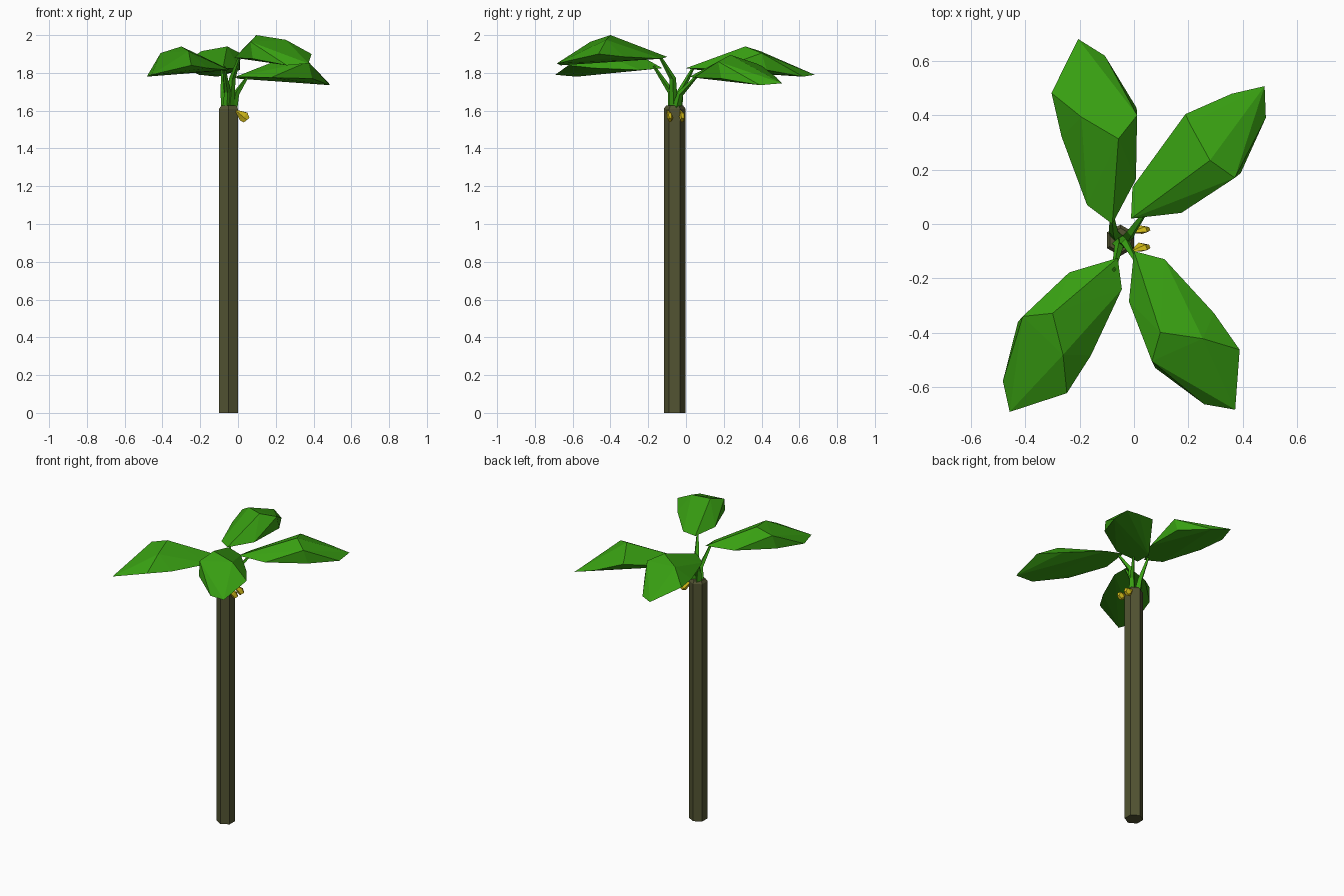
import bpy, bmesh, math
from mathutils import Vector, Matrix

cube = bpy.data.objects.get("Cube")
if cube:
    bpy.data.objects.remove(cube, do_unlink=True)


def material(name, color):
    m = bpy.data.materials.new(name)
    m.diffuse_color = (*color, 1)
    m.use_nodes = True
    m.node_tree.nodes["Principled BSDF"].inputs["Base Color"].default_value = (*color, 1)
    return m


green = material("leaf green", (0.04, 0.35, 0.006))
bark = material("olive bark", (0.085, 0.088, 0.032))
yellow = material("blossom yellow", (0.68, 0.52, 0.01))


def finish(bm, name, mat):
    bmesh.ops.recalc_face_normals(bm, faces=bm.faces)
    mesh = bpy.data.meshes.new(name)
    bm.to_mesh(mesh)
    bm.free()
    mesh.materials.append(mat)
    obj = bpy.data.objects.new(name, mesh)
    bpy.context.collection.objects.link(obj)
    return obj


def tube(name, path, radii, sides, mat, flat=1.0):
    """Faceted closed tube along a path, one radius per point."""
    bm = bmesh.new()
    pts = [Vector(p) for p in path]
    rings = []
    for i, p in enumerate(pts):
        d = (pts[min(i + 1, len(pts) - 1)] - pts[max(i - 1, 0)]).normalized()
        u = Vector((1, 0, 0))
        u = (u - d * u.dot(d)).normalized()
        v = d.cross(u) * flat
        ring = []
        for k in range(sides):
            a = math.pi / 2 + math.tau * k / sides
            ring.append(bm.verts.new(p + radii[i] * (u * math.cos(a) + v * math.sin(a))))
        rings.append(ring)
    for low, high in zip(rings, rings[1:]):
        for k in range(sides):
            n = (k + 1) % sides
            bm.faces.new((low[k], low[n], high[n], high[k]))
    bm.faces.new(rings[0])
    bm.faces.new(rings[-1])
    return finish(bm, name, mat)


# One leaf blade: x runs from stalk to tip, y to the left, z from the crown down
BLADE = {
    "base": (0, 0, -.115), "tip": (.693, .003, -.15),
    "right_inner": (.147, -.115, -.12), "right_mid": (.405, -.164, -.125),
    "right_outer": (.615, -.083, -.16),
    "left_inner": (.085, .079, -.125), "left_mid": (.35, .127, -.115),
    "left_outer": (.515, .135, -.1),
    "crown_right": (.305, -.078, 0), "crown_left": (.408, .042, -.025),
    "crown_edge": (.378, -.161, -.035),
}


def leaf(name, base, crown_z, angle, **changes):
    bm = bmesh.new()
    for p in {**BLADE, **changes}.values():
        bm.verts.new(p)
    bmesh.ops.convex_hull(bm, input=bm.verts)
    place = Matrix.Translation((*base, crown_z)) @ Matrix.Rotation(math.radians(angle), 4, 'Z')
    bmesh.ops.transform(bm, matrix=place, verts=bm.verts)
    return finish(bm, name, green)


leaf("leaf_back_right", (-.08, 0), 1.94, 100.2)
leaf("leaf_front_left", (0, -.1), 2.0, -57.7)
leaf("leaf_front_right", (-.06, -.125), 1.94, -125.3)
# The lowest leaf is folded differently along its left side
leaf("leaf_back_left", (-.011, .02), 1.895, 44.5,
     crown_right=(.358, -.051, 0), crown_left=(.4, .1, -.045),
     left_mid=(.413, .134, -.06), left_outer=(.587, .068, -.12))

# Trunk with a chamfered top
cx, cy = -.05, -.06
tube("trunk", [(cx, cy, 0), (cx, cy, 1.61), (cx, cy, 1.627)],
     [.0577, .0577, .045], 6, bark)

# Stalks carrying the leaves
stalks = {
    "back_right": [(-.065, -.045, 1.6), (-.075, -.03, 1.7), (-.083, .04, 1.83)],
    "front_left": [(-.045, -.065, 1.6), (-.03, -.07, 1.77), (.01, -.14, 1.89)],
    "front_right": [(-.06, -.07, 1.6), (-.055, -.08, 1.7), (-.075, -.17, 1.835)],
    "back_left": [(-.03, -.055, 1.6), (-.01, -.03, 1.69), (.05, .055, 1.78)],
}
for name, path in stalks.items():
    tube("stalk_" + name, path, [.025, .017, .007], 4, green)

# Two small blossoms hanging from the left side of the trunk
for name, y, drift in (("front", -.1, .015), ("back", -.03, .01)):
    tube("blossom_" + name,
         [(-.01, y, 1.6), (.03, y + drift, 1.57), (.046, y + drift, 1.55)],
         [.006, .03, .02], 5, yellow, flat=.55)
